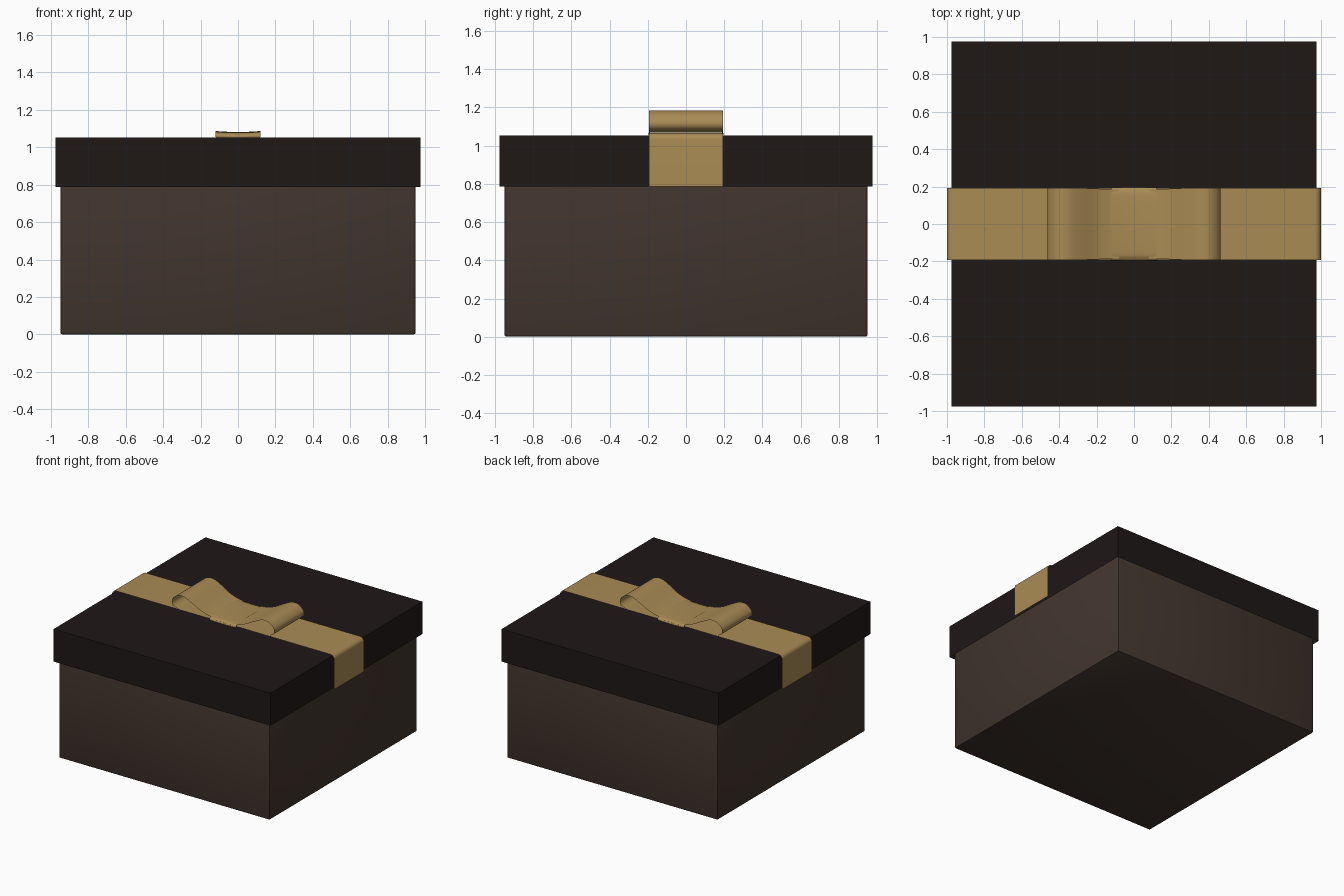
import bpy, bmesh, math
from mathutils import Vector

if "Cube" in bpy.data.objects:
    bpy.data.objects.remove(bpy.data.objects["Cube"])


def material(name, rgb):
    m = bpy.data.materials.new(name)
    m.diffuse_color = (*rgb, 1)
    m.use_nodes = True
    m.node_tree.nodes["Principled BSDF"].inputs["Base Color"].default_value = m.diffuse_color
    return m


BROWN = material("brown_card", (0.055, 0.036, 0.027))
DARK = material("dark_card", (0.013, 0.009, 0.008))
GOLD = material("gold_ribbon", (0.40, 0.26, 0.09))


def finish(bm, name, mat):
    me = bpy.data.meshes.new(name)
    bm.to_mesh(me)
    bm.free()
    ob = bpy.data.objects.new(name, me)
    bpy.context.collection.objects.link(ob)
    me.materials.append(mat)
    bpy.ops.object.select_all(action='DESELECT')
    ob.select_set(True)
    bpy.context.view_layer.objects.active = ob
    bpy.ops.object.shade_smooth_by_angle(angle=math.radians(40))
    return ob


def box(half, z0, z1):
    bm = bmesh.new()
    bmesh.ops.create_cube(bm, size=1)
    for v in bm.verts:
        v.co = (v.co.x * 2 * half, v.co.y * 2 * half, z0 if v.co.z < 0 else z1)
    return bm


def smooth_path(pts, steps=6):
    # Catmull-Rom curve through the control points
    p = [Vector(q) for q in pts]
    p = [2 * p[0] - p[1]] + p + [2 * p[-1] - p[-2]]
    out = []
    for i in range(1, len(p) - 2):
        a, b, c, d = p[i - 1:i + 3]
        for s in range(steps):
            t = s / steps
            out.append(0.5 * (2 * b + (c - a) * t + (2 * a - 5 * b + 4 * c - d) * t * t
                              + (3 * b - a - 3 * c + d) * t ** 3))
    return out + [p[-2]]


def sheet(name, rows):
    # thin ribbon from pairs of edge points
    bm = bmesh.new()
    vs = [[bm.verts.new(c) for c in row] for row in rows]
    for r, s in zip(vs, vs[1:]):
        for i in range(len(r) - 1):
            bm.faces.new((r[i], r[i + 1], s[i + 1], s[i]))
    return finish(bm, name, GOLD)


# box body with softened edges
bm = box(0.95, 0.0, 1.03)
bmesh.ops.bevel(bm, geom=bm.edges[:], offset=0.01, segments=2, affect='EDGES', profile=0.5)
finish(bm, "box_body", BROWN)

# lid, hollow underneath
bm = box(0.977, 0.787, 1.052)
bm.faces.ensure_lookup_table()
under = min(bm.faces, key=lambda f: f.calc_center_median().z)
bmesh.ops.inset_region(bm, faces=[under], thickness=0.018)
for v in under.verts:
    v.co.z = 1.035
finish(bm, "lid", DARK)

# ribbon band over the lid, with rounded shoulders
W, TOP, R = 0.193, 1.066, 0.035
half = [(1.0, 0.787)]
for i in range(9):
    a = math.pi / 2 * i / 8
    half.append((1.0 - R + R * math.cos(a), TOP - R + R * math.sin(a)))
band = half + [(-x, z) for x, z in reversed(half)]
sheet("ribbon_band", [((x, -W, z), (x, W, z)) for x, z in band])

# two bow loops, slightly pinched at the knot
loop = smooth_path([(0.08, 1.078), (0.13, 1.084), (0.20, 1.105), (0.28, 1.148), (0.35, 1.18),
                    (0.41, 1.178), (0.455, 1.14), (0.458, 1.10), (0.42, 1.074),
                    (0.35, 1.069), (0.22, 1.069), (0.08, 1.07)])
for side, sgn in (("left", -1), ("right", 1)):
    rows = []
    for x, z in loop:
        w = W - 0.008 * max(0, min(1, (0.3 - x) / 0.2))
        rows.append(((sgn * x, -sgn * w, z), (sgn * x, sgn * w, z)))
    sheet("bow_loop_" + side, rows)

# knot wrapped over the middle, slightly dished across its width
knot = smooth_path([(-W, 1.054), (-W - 0.002, 1.066), (-0.182, 1.077), (-0.15, 1.084), (0, 1.087),
                    (0.15, 1.084), (0.182, 1.077), (W + 0.002, 1.066), (W, 1.054)], 4)
cols = [-0.12 + 0.03 * i for i in range(9)]
sheet("bow_knot", [[(x, y, z - 0.005 * (1 - (x / 0.12) ** 2)) for x in cols] for y, z in knot])
